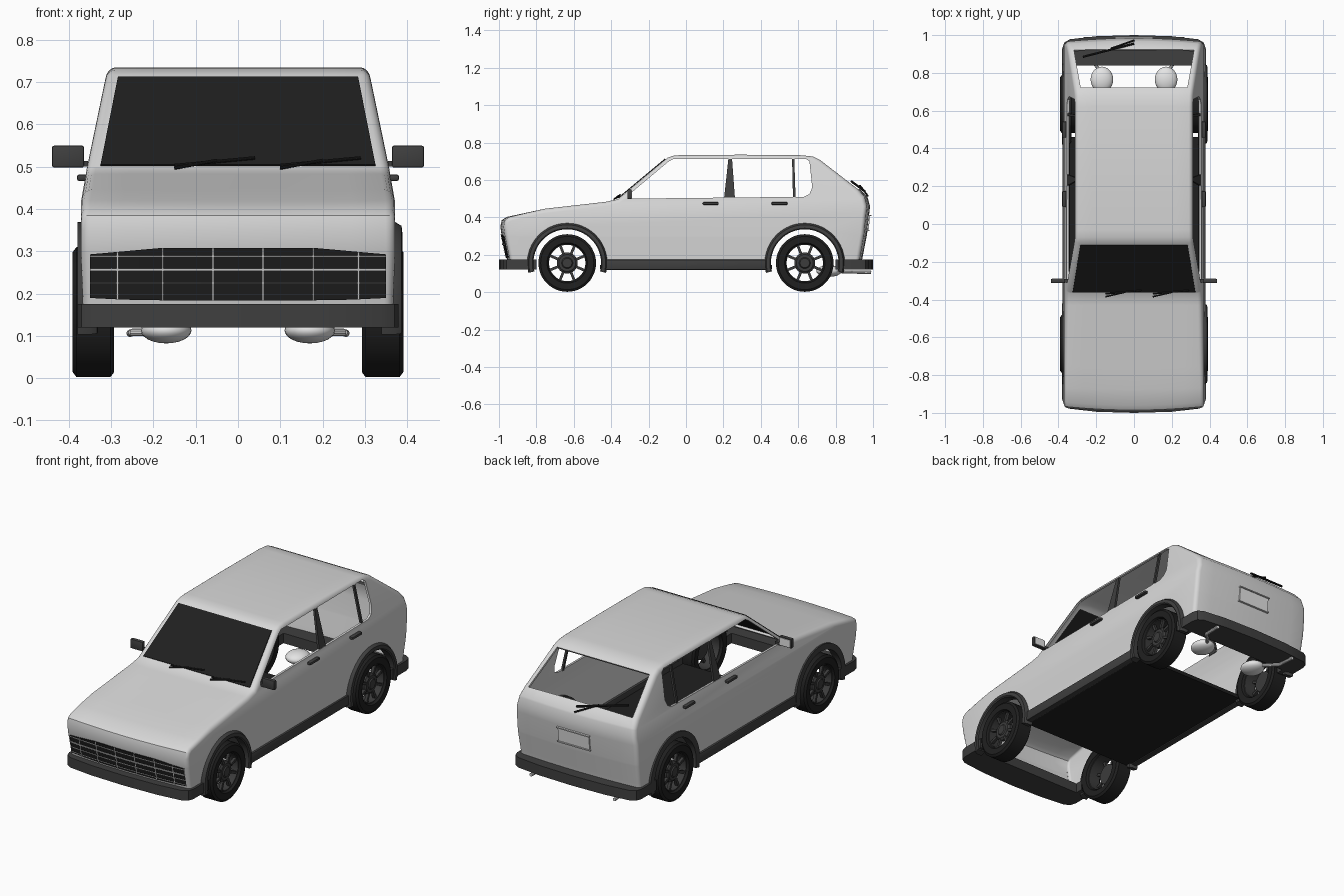
import bpy, bmesh, math
from mathutils import Vector, Matrix

if "Cube" in bpy.data.objects:
    bpy.data.objects.remove(bpy.data.objects["Cube"])


def material(name, v):
    m = bpy.data.materials.new(name)
    m.diffuse_color = (v, v, v, 1)
    m.use_nodes = True
    m.node_tree.nodes["Principled BSDF"].inputs["Base Color"].default_value = m.diffuse_color
    return m


BODY = material("light grey paint", 0.68)
PLASTIC = material("dark grey plastic", 0.05)
BLACK = material("black", 0.014)
RIM = material("rim grey", 0.045)
SILVER = material("pale metal", 0.78)


def add(name, bm, mat):
    bmesh.ops.recalc_face_normals(bm, faces=bm.faces)
    me = bpy.data.meshes.new(name)
    bm.to_mesh(me)
    bm.free()
    me.materials.append(mat)
    ob = bpy.data.objects.new(name, me)
    bpy.context.collection.objects.link(ob)
    return ob


def prism(name, pts, vec, mat):
    bm = bmesh.new()
    a = [bm.verts.new(p) for p in pts]
    b = [bm.verts.new(Vector(p) + Vector(vec)) for p in pts]
    bm.faces.new(a)
    bm.faces.new(b)
    for i in range(len(a)):
        j = (i + 1) % len(a)
        bm.faces.new((a[i], a[j], b[j], b[i]))
    return add(name, bm, mat)


def box(name, c, size, mat, bevel=0.0, rot=None):
    bm = bmesh.new()
    bmesh.ops.create_cube(bm, size=1, matrix=Matrix.Diagonal((*size, 1)))
    if bevel:
        bmesh.ops.bevel(bm, geom=bm.edges[:], offset=bevel, segments=2, affect='EDGES', profile=0.5)
    bm.transform(Matrix.Translation(c) @ (rot or Matrix()))
    return add(name, bm, mat)


def lathe(name, c, prof, mat, a0=0, a1=360, n=48):
    """Sweep a closed (x, r) profile round the x axis."""
    full = a1 - a0 == 360
    bm = bmesh.new()
    rings = []
    for k in range(n if full else n + 1):
        a = math.radians(a0 + (a1 - a0) * k / n)
        rings.append([bm.verts.new((c[0] + x, c[1] + r * math.cos(a), c[2] + r * math.sin(a))) for x, r in prof])
    m = len(prof)
    for k in range(n):
        p, q = rings[k], rings[(k + 1) % len(rings)]
        for i in range(m):
            j = (i + 1) % m
            bm.faces.new((p[i], p[j], q[j], q[i]))
    if not full:
        bm.faces.new(rings[0])
        bm.faces.new(rings[-1])
    return add(name, bm, mat)


def rod(name, a, b, r, mat):
    a, b = Vector(a), Vector(b)
    bm = bmesh.new()
    rot = (b - a).to_track_quat('Z', 'Y').to_matrix().to_4x4()
    bmesh.ops.create_cone(bm, cap_ends=True, segments=10, radius1=r, radius2=r, depth=(b - a).length,
                          matrix=Matrix.Translation((a + b) / 2) @ rot)
    return add(name, bm, mat)


# body width by height, and bow of the nose and tail
W, R = 0.372, 0.022
LEVELS = [(0.0, 0.362), (0.2, 0.368), (0.3, 0.372), (0.42, 0.371), (0.5, 0.357), (0.76, 0.303)]


def half_width(z):
    for (z0, w0), (z1, w1) in zip(LEVELS, LEVELS[1:]):
        if z <= z1:
            return w0 + (w1 - w0) * (z - z0) / (z1 - z0)
    return LEVELS[-1][1]


def bow(x, y):
    w = min(1, max(0, (abs(y) - 0.8) / 0.19))
    return y - math.copysign(0.02 * w * (x / W) ** 2, y)


# body shell: side profile swept across with rounded edges
prof = [(-.94, .08), (-.955, .165), (-.985, .3), (-.993, .35), (-.985, .385), (-.96, .402), (-.755, .446),
        (-.43, .483), (-.365, .497), (-.1, .718), (-.07, .729), (-.03, .733), (.3, .735), (.62, .732),
        (.68, .725), (.715, .708), (.93, .55), (.97, .51), (.984, .46), (.968, .31), (.94, .165), (.93, .08)]
N = len(prof)
inward = []
for i in range(N):
    p, q, s = Vector(prof[i - 1]), Vector(prof[i]), Vector(prof[(i + 1) % N])
    t = (q - p).normalized() + (s - q).normalized()
    inward.append(Vector((t.y, -t.x)).normalized())
arc = [math.radians(90 * k / 4) for k in range(5)]
right = [(W - R * (1 - math.sin(t)), R * (1 - math.cos(t))) for t in arc]
cols = [(-x, i) for x, i in reversed(right)] + [(k * 0.09, 0) for k in range(-3, 4)] + right
bm = bmesh.new()
grid = []
for x, ins in cols:
    grid.append([bm.verts.new((x, *(Vector(prof[i]) + inward[i] * ins))) for i in range(N)])
for a, b in zip(grid, grid[1:]):
    for i in range(N):
        j = (i + 1) % N
        bm.faces.new((a[i], a[j], b[j], b[i]))
bm.faces.new(grid[0])
bm.faces.new(grid[-1])
bmesh.ops.recalc_face_normals(bm, faces=bm.faces)
for z, _ in LEVELS[1:-1]:
    bmesh.ops.bisect_plane(bm, geom=bm.verts[:] + bm.edges[:] + bm.faces[:], plane_co=(0, 0, z), plane_no=(0, 0, 1))
bmesh.ops.bisect_plane(bm, geom=bm.verts[:] + bm.edges[:] + bm.faces[:], plane_co=(0, 0, 0.15),
                       plane_no=(0, 0, 1), clear_inner=True)
for v in bm.verts:
    v.co.x *= half_width(v.co.z) / W
    v.co.y = bow(v.co.x, v.co.y)
body = add("body_shell", bm, BODY)
if sum(p.normal.z * p.area for p in body.data.polygons) < 0:
    body.data.flip_normals()
sol = body.modifiers.new("wall", 'SOLIDIFY')
sol.thickness, sol.offset = 0.012, -1


# cut the windows and wheel arches
def slope_quad(y0, z0, w0, y1, z1, w1):
    return [Vector(p) for p in ((-w0, y0, z0), (w0, y0, z0), (w1, y1, z1), (-w1, y1, z1))]


n_front = Vector((0, -.221, .265)).normalized()
n_rear = Vector((0, .158, .215)).normalized()
side = [(-.31, .5), (-.31, .517), (-.095, .697), (-.07, .711), (.64, .713), (.66, .70), (.675, .56), (.66, .525), (.63, .51)]
cutters = [
    prism("cut_side", [(-.6, y, z) for y, z in side], (1.2, 0, 0), BODY),
    prism("cut_front", [p - n_front * .05 for p in slope_quad(-.345, .514, .312, -.12, .701, .275)], n_front * .1, BODY),
    prism("cut_rear", [p - n_rear * .05 for p in slope_quad(.722, .703, .282, .925, .554, .318)], n_rear * .1, BODY)]
for y in (-.635, .635):
    ring = [(-.6, y + .197 * math.cos(k * math.pi / 24), .155 + .197 * math.sin(k * math.pi / 24)) for k in range(48)]
    cutters.append(prism("cut_arch", ring, (1.2, 0, 0), BODY))
for c in cutters:
    c.hide_render = True
    m = body.modifiers.new("cut", 'BOOLEAN')
    m.operation, m.solver, m.object = 'DIFFERENCE', 'EXACT', c
bpy.context.view_layer.update()
body_mesh = bpy.data.meshes.new_from_object(body.evaluated_get(bpy.context.evaluated_depsgraph_get()))
body.modifiers.clear()
body.data = body_mesh
for c in cutters:
    bpy.data.objects.remove(c)

# windscreen and wipers
prism("windscreen", slope_quad(-.36, .502, .325, -.11, .71, .284), n_front * .005, BLACK)
for x in (-.15, .1):
    rod("wiper_blade", (x, -.37, .503), (x + .19, -.352, .521), .004, BLACK)
    rod("wiper_arm", (x, -.385, .497), (x + .1, -.362, .515), .004, BLACK)
rod("rear_wiper", (-.27, .885, .592), (0, .955, .54), .006, BLACK)
rod("rear_wiper_arm", (-.12, .93, .57), (0, .972, .515), .005, BLACK)


# grille with bars, following the nose
def nose(x, z, out):
    return (x, bow(x, -.955 - (z - .165) * .222) - out, z)


def nose_strip(name, xs, lo, hi, out, mat):
    bm = bmesh.new()
    rows = [[bm.verts.new(nose(x, f(x), o)) for x in xs] for f, o in ((lo, -.004), (lo, out), (hi, out), (hi, -.004))]
    for a, b in zip(rows, rows[1:]):
        for i in range(len(xs) - 1):
            bm.faces.new((a[i], a[i + 1], b[i + 1], b[i]))
    return add(name, bm, mat)


def top_edge(x):
    return .308 - max(0, abs(x) - .18) * .09


def low_edge(x):
    return .184 + max(0, abs(x) - .24) * .05


xs = [-.35, -.27, -.18, -.09, 0, .09, .18, .27, .35]
nose_strip("grille", xs, low_edge, top_edge, .004, BLACK)
for z, h in ((.288, .0015), (.256, .003), (.225, .0015), (.197, .001)):
    nose_strip("grille_bar", xs, lambda x: z - h, lambda x: z + h, .008, BODY)
for x in (-.285, -.178, -.059, .059, .178, .285):
    nose_strip("grille_post", [x - .002, x + .002], low_edge, top_edge, .008, BODY)

# bumpers: wrap-around outline extruded upwards
half = [(0, 1.0), (.2, .994), (.34, .978), (.37, .96), (.38, .93), (.38, .8), (.31, .8), (.31, .84), (.24, .84), (0, .84)]
for s, name in ((-1, "front_bumper"), (1, "rear_bumper")):
    outline = half + [(-x, y) for x, y in reversed(half[1:-1])]
    prism(name, [(x, s * y, .12) for x, y in outline], (0, 0, .055), PLASTIC)

# floor and number plate panel
box("floor", (0, 0, .135), (.7, .92, .02), BLACK)
prism("plate_panel", [(x, .96 + (z - .31) * .107, z) for x, z in ((-.095, .33), (.095, .33), (.095, .41), (-.095, .41))],
      (0, .014, 0), SILVER)
for z in (.33, .41):
    box("plate_frame", (0, .976 + (z - .33) * .107, z), (.2, .012, .006), BODY)

for s in (-1, 1):
    # sills, pillars, handles, mirrors
    box("sill", (s * .36, 0, .147), (.036, .9, .055), PLASTIC, .006)
    for name, pts in (("centre_pillar", [(.203, .498), (.262, .498), (.246, .716), (.227, .716)]),
                      ("rear_window_bar", [(.572, .5), (.586, .5), (.579, .716), (.567, .716)])):
        prism(name, [(s * (half_width(z) - .002), y, z) for y, z in pts], (-s * .012, 0, 0), PLASTIC)
    for y in (.132, .5):
        box("door_handle", (s * .369, y, .474), (.024, .085, .015), PLASTIC, .005)
    box("mirror", (s * .402, -.302, .524), (.076, .022, .052), PLASTIC, .005)
    box("mirror_glass", (s * .402, -.29, .524), (.064, .003, .04), SILVER)
    box("mirror_stem", (s * .355, -.3, .507), (.03, .02, .014), PLASTIC)

    # exhausts
    bm = bmesh.new()
    bmesh.ops.create_uvsphere(bm, u_segments=24, v_segments=12, radius=1,
                              matrix=Matrix.Translation((s * .17, .765, .113)) @ Matrix.Diagonal((.06, .068, .031, 1)))
    add("muffler", bm, SILVER)
    path = [(s * .18, .81, .113), (s * .21, .85, .108), (s * .25, .89, .108), (s * .255, .99, .106)]
    for a, b in zip(path, path[1:]):
        rod("exhaust_pipe", a, b, .009, SILVER)

    for y in (-.635, .635):
        # wheel arch flare
        lathe("arch_flare", (s * .36, y, .155), [(-.02, .181), (.024, .181), (.029, .187), (.027, .205), (.012, .214), (-.02, .214)],
              PLASTIC, -14, 194, 36)
        # wheel: tyre, rim, hub and spokes
        c = (s * .342, y, .156)
        lathe("tyre", c, [(-.047, .108), (-.049, .142), (-.04, .154), (.04, .154), (.049, .142), (.047, .108), (.035, .101), (-.035, .101)], BLACK)
        lathe("rim", c, [(-.035, .097), (-.035, .104), (.035, .104), (.035, .097)], RIM)
        lathe("hub", c, [(s * .005, .001), (s * .036, .001), (s * .036, .025), (s * .03, .03), (s * .03, .045),
                         (s * .022, .056), (s * .005, .056)], RIM, n=32)
        for k in range(8):
            rot = Matrix.Rotation(math.radians(45 * k + 22), 4, 'X')
            off = rot @ Vector((0, 0, .076))
            box("spoke", Vector((c[0] + s * .022, c[1], c[2])) + off, (.016, .014, .05), RIM, 0, rot)

# smooth shading with sharp edges kept
for ob in bpy.context.scene.objects:
    ob.select_set(True)
bpy.context.view_layer.objects.active = body
bpy.ops.object.shade_smooth_by_angle(angle=math.radians(32))
